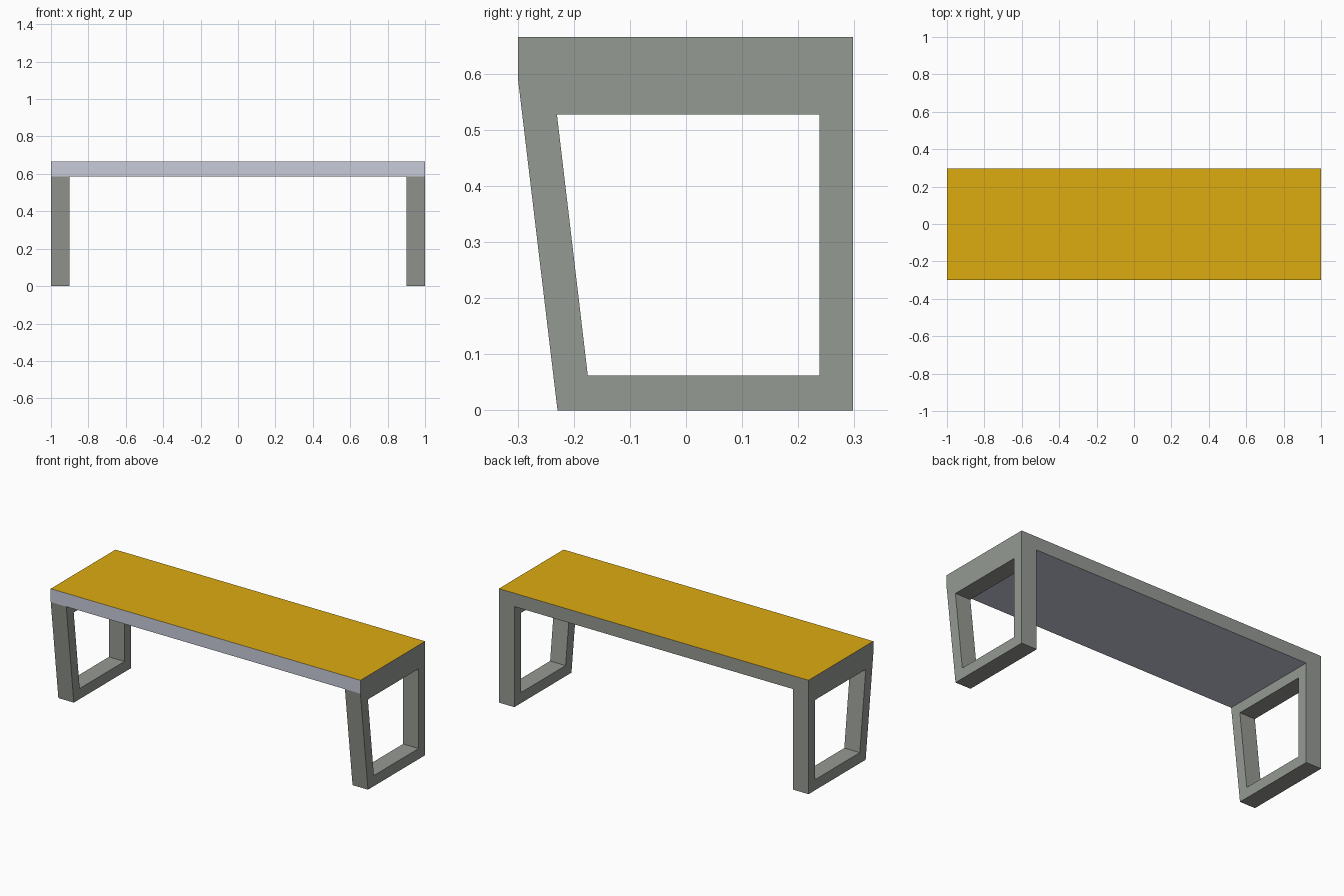
import bpy, bmesh

if "Cube" in bpy.data.objects:
    bpy.data.objects.remove(bpy.data.objects["Cube"])

SEAT_Z = 0.587


def material(name, rgb):
    m = bpy.data.materials.new(name)
    m.diffuse_color = (*rgb, 1)
    m.use_nodes = True
    m.node_tree.nodes["Principled BSDF"].inputs["Base Color"].default_value = m.diffuse_color
    return m


def prism(name, profile, half_length):
    """Extrude a (y, z) profile along x, centred on x = 0."""
    bm = bmesh.new()
    face = bm.faces.new([bm.verts.new((-half_length, y, z)) for y, z in profile])
    ext = bmesh.ops.extrude_face_region(bm, geom=[face])
    moved = [g for g in ext["geom"] if isinstance(g, bmesh.types.BMVert)]
    bmesh.ops.translate(bm, verts=moved, vec=(2 * half_length, 0, 0))
    bmesh.ops.recalc_face_normals(bm, faces=bm.faces[:])
    mesh = bpy.data.meshes.new(name)
    bm.to_mesh(mesh)
    bm.free()
    ob = bpy.data.objects.new(name, mesh)
    bpy.context.collection.objects.link(ob)
    return ob


# Bench body: side silhouette with slanted front legs
bench = prism("bench", [(-0.299, 0.665), (0.298, 0.665), (0.298, 0),
                        (-0.229, 0), (-0.299, SEAT_Z)], 1.0)

# Cutters: open space under the seat, and the window in each leg frame
cutters = [
    prism("underseat_cutter", [(-1, SEAT_Z), (1, SEAT_Z), (1, -1), (-1, -1)], 0.9),
    prism("window_cutter", [(-0.23, 0.527), (0.238, 0.527),
                            (0.238, 0.062), (-0.175, 0.062)], 1.5),
]
for cutter in cutters:
    cutter.hide_render = True
    mod = bench.modifiers.new(cutter.name, 'BOOLEAN')
    mod.operation = 'DIFFERENCE'
    mod.solver = 'EXACT'
    mod.object = cutter

# Bake the cuts and discard the cutters
graph = bpy.context.evaluated_depsgraph_get()
mesh = bpy.data.meshes.new_from_object(bench.evaluated_get(graph))
bench.modifiers.clear()
bench.data = mesh
for cutter in cutters:
    bpy.data.objects.remove(cutter)

# Colours: grey frame, yellow seat top, pale front edge and underside
mesh.materials.clear()
for name, rgb in (("frame_grey", (0.30, 0.32, 0.29)),
                  ("seat_yellow", (0.72, 0.41, 0.005)),
                  ("edge_pale", (0.58, 0.60, 0.70))):
    mesh.materials.append(material(name, rgb))
for p in mesh.polygons:
    n, c = p.normal, p.center
    front_edge = n.y < -0.9 and c.z > SEAT_Z
    underside = n.z < -0.9 and abs(c.z - SEAT_Z) < 0.01
    if n.z > 0.9 and c.z > 0.65:
        p.material_index = 1
    elif front_edge or underside:
        p.material_index = 2
    else:
        p.material_index = 0
